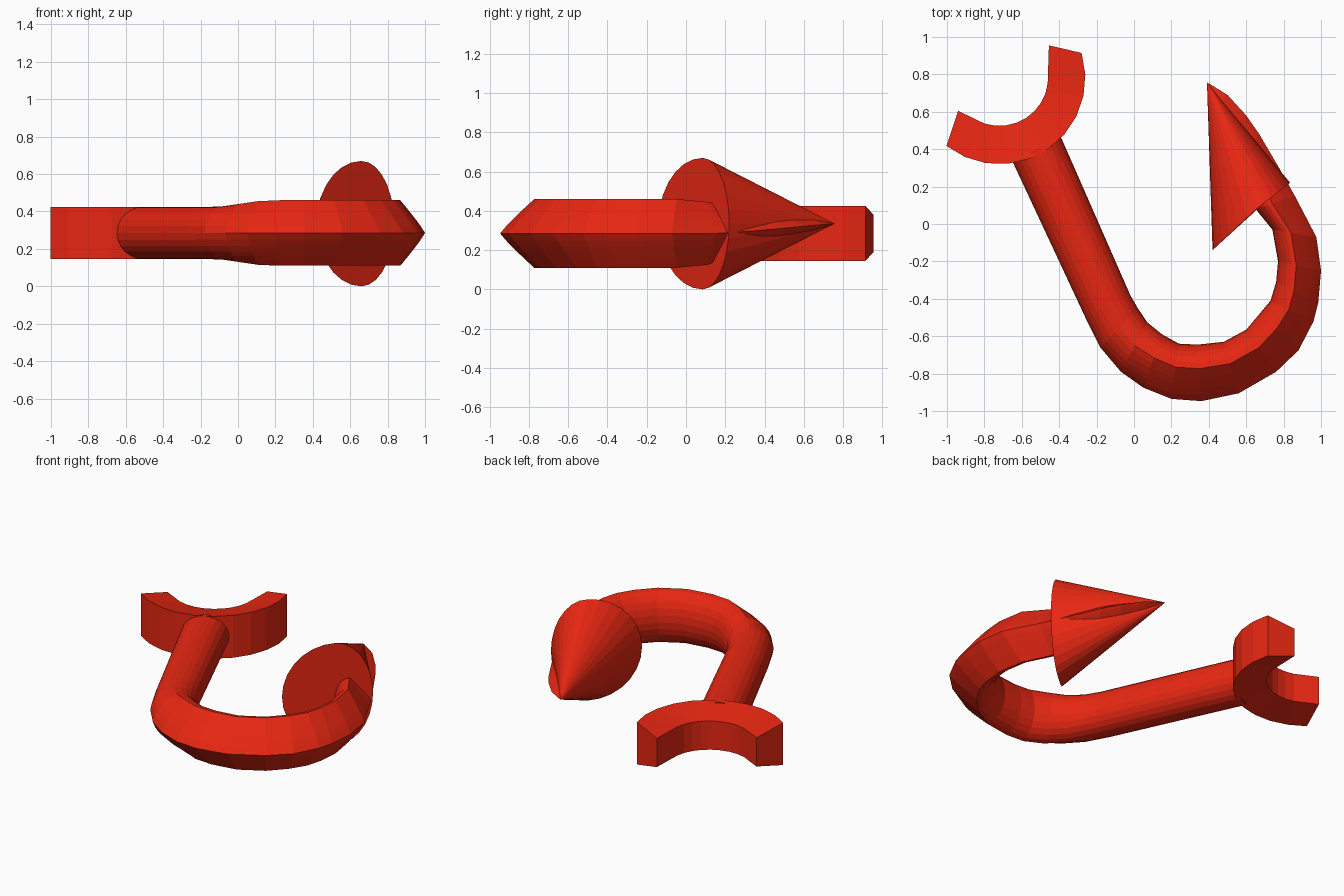
import bpy, bmesh
from math import sin, cos, pi, radians
from mathutils import Vector

if "Cube" in bpy.data.objects:
    bpy.data.objects.remove(bpy.data.objects["Cube"])

red = bpy.data.materials.new("bright red")
red.diffuse_color = (0.8, 0.02, 0.006, 1)
red.use_nodes = True
red.node_tree.nodes["Principled BSDF"].inputs["Base Color"].default_value = red.diffuse_color


def loft(name, rings):
    """Skin a list of equal-length rings and cap both ends."""
    bm = bmesh.new()
    vs = [[bm.verts.new(p) for p in r] for r in rings]
    n = len(rings[0])
    for a, b in zip(vs, vs[1:]):
        for i in range(n):
            j = (i + 1) % n
            bm.faces.new((a[i], a[j], b[j], b[i]))
    bm.faces.new(vs[0][::-1])
    bm.faces.new(vs[-1])
    bmesh.ops.remove_doubles(bm, verts=bm.verts, dist=0.0005)
    bmesh.ops.recalc_face_normals(bm, faces=bm.faces)
    me = bpy.data.meshes.new(name)
    bm.to_mesh(me)
    bm.free()
    me.materials.append(red)
    ob = bpy.data.objects.new(name, me)
    bpy.context.collection.objects.link(ob)
    return ob


# Open clip: C-shaped band whose inner wall is lower than the outer wall
Z = 0.285
C = (-0.72, 0.78)
outer, inner = [], [(-0.94, 0.605)]
for i in range(11):
    a = radians(-128 + 145 * i / 10)
    outer.append((C[0] + 0.46 * cos(a), C[1] + 0.46 * sin(a)))
for i in range(9):
    a = radians(-108 + 102 * i / 8)
    inner.append((C[0] + 0.26 * cos(a), C[1] + 0.255 * sin(a)))
inner.append((-0.455, 0.955))
loft("clip", [[(*o, Z - 0.14), (*o, Z + 0.14), (*q, Z + 0.095), (*q, Z - 0.095)]
              for o, q in zip(outer, inner)])


# Hook: round shank blending into a bend with a sharp outer ridge
def section(ox, oy, ix, iy, h, sharp, z=Z, n=24):
    o, q = Vector((ox, oy)), Vector((ix, iy))
    mid, half = (o + q) / 2, (o - q) / 2
    ring = []
    for k in range(n):
        a = 2 * pi * k / n
        u, v = cos(a), sin(a)
        t = abs(a if a <= pi else 2 * pi - a) / (pi / 2)   # 0 outer, 1 top, 2 inner
        if t < 1:
            su, sv = 1 - 1.15 * t, t ** 0.9
        else:
            b = (t - 1) * pi / 2
            su, sv = -0.15 - 0.85 * sin(b), cos(b)
        sv *= 1 if v >= 0 else -1
        u, v = u + (su - u) * sharp, v + (sv - v) * sharp
        p = mid + half * u
        ring.append((p.x, p.y, z + h * v))
    return ring


stations = [
    # outer x, y, inner x, y, half height, ridge sharpness
    (-0.65, 0.335, -0.39, 0.463, 0.14, 0),
    (-0.26, -0.50, -0.02, -0.38, 0.14, 0),
    (-0.18, -0.66, 0.02, -0.45, 0.143, 0.1),
    (-0.07, -0.79, 0.07, -0.525, 0.155, 0.4),
    (0.05, -0.875, 0.15, -0.59, 0.17, 0.8),
    (0.20, -0.935, 0.24, -0.64, 0.175, 1),
    (0.36, -0.947, 0.34, -0.645, 0.175, 1),
    (0.56, -0.905, 0.48, -0.63, 0.175, 1),
    (0.76, -0.79, 0.60, -0.565, 0.175, 1),
    (0.88, -0.675, 0.68, -0.47, 0.175, 1),
    (0.96, -0.52, 0.73, -0.41, 0.175, 1),
    (0.985, -0.42, 0.76, -0.31, 0.175, 1),
    (1.00, -0.25, 0.77, -0.20, 0.175, 1),
    (0.975, -0.07, 0.74, -0.03, 0.175, 1),
    (0.86, 0.15, 0.65, 0.08, 0.16, 1),
    (0.77, 0.31, 0.60, 0.20, 0.11, 1, 0.295),
    (0.67, 0.48, 0.55, 0.36, 0.075, 1, 0.31),
    (0.60, 0.58, 0.50, 0.49, 0.05, 1, 0.32),
    (0.50, 0.69, 0.44, 0.63, 0.025, 1, 0.33),
    (0.40, 0.752, 0.39, 0.745, 0.004, 1, 0.335),
]
loft("hook", [section(*s) for s in stations])

# Barbed point: cone whose base is flattened towards the ridge
base, apex = Vector((0.66, 0.085, 0.335)), Vector((0.39, 0.757, 0.335))
ring = []
for k in range(28):
    a = 2 * pi * k / 28
    r = cos(a) * 0.335
    across = Vector((0.175, 0.135, 0)) / 0.335 if r > 0 else Vector((0.24, 0.225, 0)) / 0.335
    ring.append(base + across * r + Vector((0, 0, 0.335 * sin(a))))
loft("barbed_point", [ring, [apex + (p - base) * 0.0005 for p in ring]])
